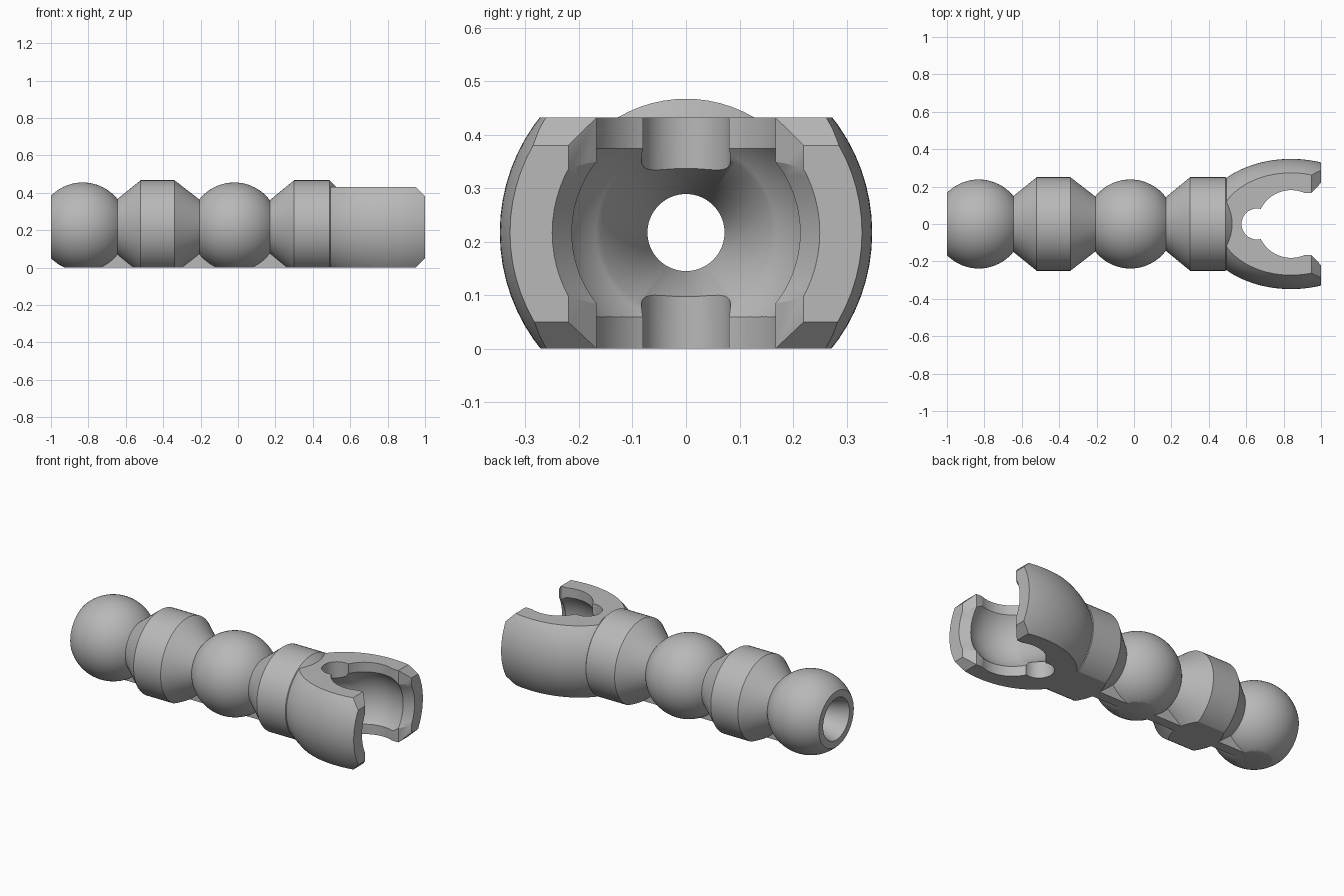
import bpy, bmesh, math
from mathutils import Vector

if "Cube" in bpy.data.objects:
    bpy.data.objects.remove(bpy.data.objects["Cube"], do_unlink=True)

AXIS_Z = 0.217
SEGMENTS = 72

grey = bpy.data.materials.new("plain grey")
grey.use_nodes = True
colour = (0.48, 0.48, 0.48, 1)
grey.diffuse_color = colour
grey.node_tree.nodes["Principled BSDF"].inputs["Base Color"].default_value = colour


def finish(name, bm):
    bmesh.ops.recalc_face_normals(bm, faces=bm.faces)
    mesh = bpy.data.meshes.new(name)
    bm.to_mesh(mesh)
    bm.free()
    mesh.materials.append(grey)
    obj = bpy.data.objects.new(name, mesh)
    bpy.context.collection.objects.link(obj)
    return obj


def lathe(name, profile):
    """Closed solid of revolution about the long axis from (x, radius) points."""
    bm = bmesh.new()
    rings = []
    for x, r in profile:
        rings.append([bm.verts.new((x, r * math.sin(a), AXIS_Z + r * math.cos(a)))
                      for a in (math.tau * i / SEGMENTS for i in range(SEGMENTS))])
    for a, b in zip(rings, rings[1:]):
        for i in range(SEGMENTS):
            j = (i + 1) % SEGMENTS
            bm.faces.new((a[i], a[j], b[j], b[i]))
    bm.faces.new(rings[0])
    bm.faces.new(rings[-1])
    return finish(name, bm)


def prism(name, points, direction):
    """Extrude a flat outline along a direction."""
    bm = bmesh.new()
    bottom = [bm.verts.new(p) for p in points]
    top = [bm.verts.new(Vector(p) + Vector(direction)) for p in points]
    bm.faces.new(bottom)
    bm.faces.new(top)
    for i in range(len(points)):
        bm.faces.new((bottom[i - 1], bottom[i], top[i], top[i - 1]))
    return finish(name, bm)


def combine(target, other, operation):
    mod = target.modifiers.new(operation, 'BOOLEAN')
    mod.operation = operation
    mod.solver = 'EXACT'
    mod.object = other
    bpy.context.view_layer.objects.active = target
    bpy.ops.object.modifier_apply(modifier=mod.name)
    bpy.data.objects.remove(other, do_unlink=True)


def arc(centre, length, radius, start, end, steps=24):
    """Points on an elliptical arc between two x positions."""
    a0 = math.acos(max(-1, (start - centre) / length))
    a1 = math.acos((end - centre) / length)
    angles = [a0 + (a1 - a0) * i / steps for i in range(steps + 1)]
    return [(centre + length * math.cos(a), radius * math.sin(a)) for a in angles]


# Spine of balls and bevelled collars
profile = arc(-0.83, 0.238, 0.238, -1, -0.645)
profile += [(-0.52, 0.25), (-0.34, 0.25)]
profile += arc(-0.02, 0.238, 0.238, -0.207, 0.17)
profile += [(0.30, 0.25), (0.49, 0.25), (0.53, 0.21)]
body = lathe("ball_and_socket_link", profile)

# Narrow strip joining the beads along the base
strip = prism("base_strip", [(-0.85, -0.03, -0.1), (0.45, -0.03, -0.1),
                             (0.45, 0.03, -0.1), (-0.85, 0.03, -0.1)], (0, 0, 0.2))
combine(body, strip, 'UNION')

# Socket shell with flat top and bevelled mouth corners
socket = lathe("socket", arc(0.84, 0.49, 0.348, 0.47, 1, 32))
outline = [(0.3, -0.2), (0.75, -0.2), (1, 0.05), (1, 0.38), (0.95, 0.432), (0.3, 0.432)]
trim = prism("socket_trim", [(x, -1, z) for x, z in outline], (0, 2, 0))
combine(socket, trim, 'INTERSECT')
combine(body, socket, 'UNION')

# Flat base under everything
ground = prism("base_cutter", [(-2, -1, 0), (2, -1, 0), (2, 1, 0), (-2, 1, 0)], (0, 0, -1))
combine(body, ground, 'DIFFERENCE')

# Keyhole notch, round opening and mouth slot as one upright cutter
half = arc(0.658, 0.083, 0.083, 0.575, 0.678)
half += arc(0.84, 0.181, 0.181, 0.679, 0.91)
half += [(0.95, 0.167), (1, 0.22), (1.1, 0.326)]
keyhole = [(x, y, -0.3) for x, y in half] + [(x, -y, -0.3) for x, y in reversed(half[1:])]
combine(body, prism("keyhole_cutter", keyhole, (0, 0, 1)), 'DIFFERENCE')

# Bore flaring at both ends, opening into the round cavity
bore = [(-1.1, 0.156), (-1, 0.125), (-0.83, 0.072), (0.47, 0.072)]
bore += arc(0.84, 0.24, 0.24, 0.66, 0.95)
bore += [(1, 0.25), (1.1, 0.325)]
combine(body, lathe("bore_cutter", bore), 'DIFFERENCE')

# Smooth round surfaces with crisp edges
bpy.ops.object.select_all(action='DESELECT')
body.select_set(True)
bpy.context.view_layer.objects.active = body
bpy.ops.object.shade_smooth_by_angle(angle=math.radians(25))
